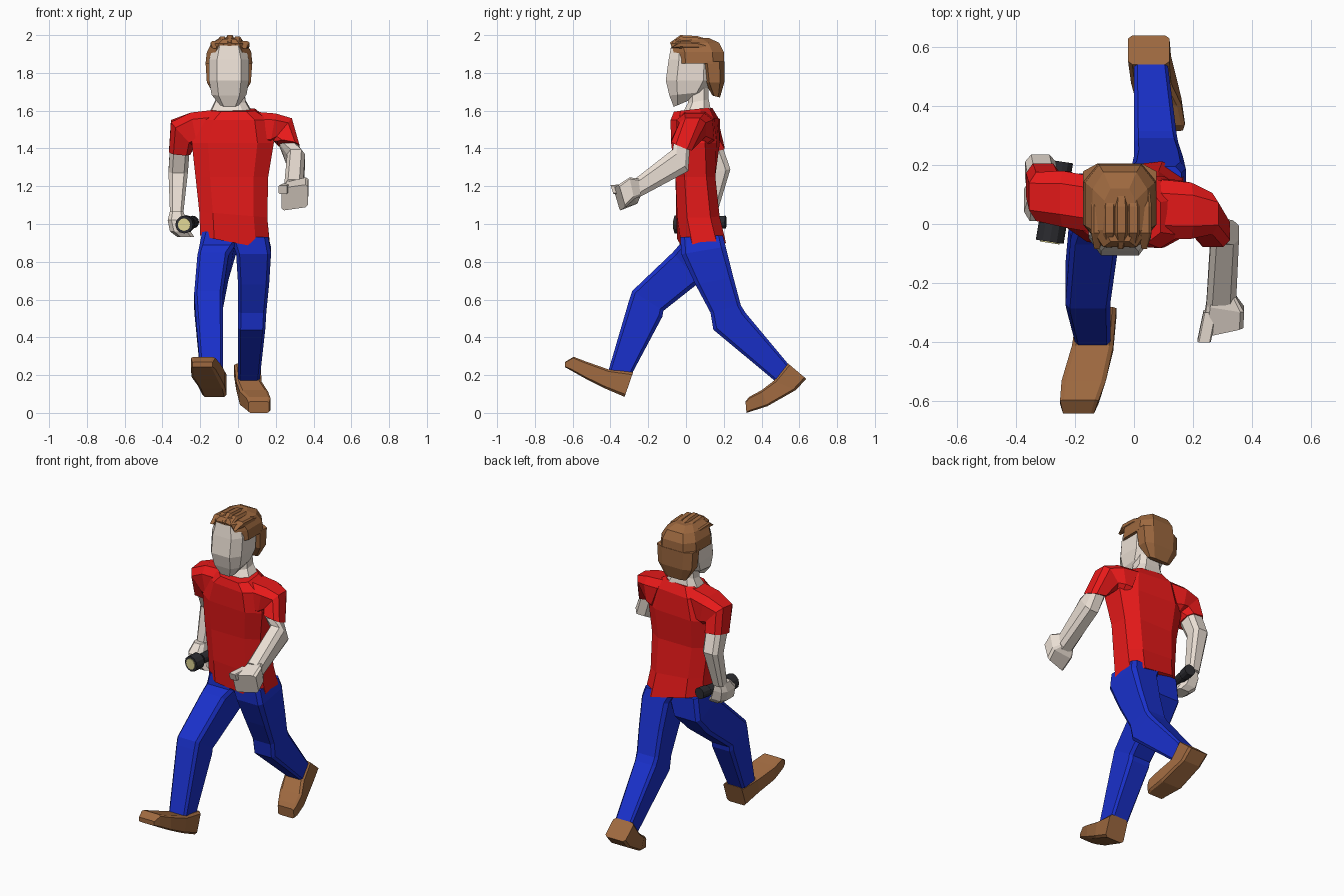
import bpy, bmesh, math
from mathutils import Vector

COLORS = {"skin": (0.83, 0.74, 0.66), "red": (0.8, 0.01, 0.01), "blue": (0.01, 0.03, 0.6),
          "brown": (0.34, 0.14, 0.05), "black": (0.025, 0.025, 0.03), "lens": (0.75, 0.68, 0.3)}
MATS = {}
for key, col in COLORS.items():
    MATS[key] = bpy.data.materials.new(key)
    MATS[key].diffuse_color = (*col, 1)

OCT = [(1, -.55), (1, .55), (.6, 1), (-.6, 1), (-1, .55), (-1, -.55), (-.6, -1), (.6, -1)]
BOX = [(1, -.8), (1, .8), (.8, 1), (-.8, 1), (-1, .8), (-1, -.8), (-.8, -1), (.8, -1)]
ROUND = [(math.cos(i * math.pi / 6), math.sin(i * math.pi / 6)) for i in range(12)]


def loft(name, mat, rings, section=OCT):
    """Ring: x0, x1, front y, front z, back y, back z [, dz, dy change from x0 to x1]."""
    bm = bmesh.new()
    loops = []
    for r in rings:
        x0, x1, yf, zf, yb, zb, dz, dy = (*r, 0, 0)[:8]
        c = Vector(((x0 + x1) / 2, (yf + yb) / 2, (zf + zb) / 2))
        u = Vector((x1 - x0, dy, dz)) / 2
        v = Vector((0, yb - yf, zb - zf)) / 2
        loops.append([bm.verts.new(c + u * a + v * b) for a, b in section])
    n = len(section)
    for a, b in zip(loops, loops[1:]):
        for i in range(n):
            j = (i + 1) % n
            bm.faces.new((a[i], a[j], b[j], b[i]))
    bm.faces.new(loops[0][::-1])
    bm.faces.new(loops[-1])
    bmesh.ops.recalc_face_normals(bm, faces=bm.faces)
    me = bpy.data.meshes.new(name)
    bm.to_mesh(me)
    bm.free()
    me.materials.append(MATS[mat])
    ob = bpy.data.objects.new(name, me)
    bpy.context.collection.objects.link(ob)
    return ob


# Shirt body with slanted hem
loft("shirt", "red", [
    (-.20, .17, -.035, .90, .20, .92, -.07, .04),
    (-.205, .155, -.05, 1.05, .175, 1.05, -.03, .01),
    (-.225, .16, -.055, 1.25, .155, 1.25),
    (-.245, .19, -.07, 1.43, .17, 1.43, 0, -.03),
    (-.20, .16, -.07, 1.55, .16, 1.56, 0, -.04),
    (-.135, .09, -.055, 1.595, .13, 1.615, 0, -.03)])

# Sleeves, swept from the shoulder to the cuff
loft("sleeve_back_swing", "red", [
    (-.12, -.19, -.03, 1.505, .16, 1.505, -.2),
    (-.25, -.215, -.01, 1.50, .18, 1.50, -.18),
    (-.355, -.235, .01, 1.47, .175, 1.49, -.13),
    (-.365, -.25, .06, 1.365, .205, 1.40, -.01)])
loft("sleeve_front_swing", "red", [
    (.08, .15, -.05, 1.50, .15, 1.50, -.19),
    (.20, .17, -.05, 1.50, .14, 1.50, -.17),
    (.285, .185, -.035, 1.50, .105, 1.50, -.12),
    (.325, .21, -.078, 1.44, .03, 1.395, .02)])

# Arms and hands
loft("arm_back_swing", "skin", [
    (-.36, -.255, .07, 1.40, .19, 1.42),
    (-.368, -.265, .13, 1.27, .235, 1.29),
    (-.36, -.29, .085, 1.05, .165, 1.06)])
loft("hand_on_torch", "skin", [
    (-.36, -.29, .06, 1.07, .15, 1.07),
    (-.372, -.275, .01, 1.02, .15, 1.02),
    (-.36, -.25, .01, .96, .14, .96),
    (-.32, -.23, .03, .93, .12, .93)])
loft("arm_front_swing", "skin", [
    (.315, .22, -.065, 1.43, .02, 1.40),
    (.355, .26, -.07, 1.395, .012, 1.28),
    (.345, .245, -.275, 1.235, -.25, 1.14)])
loft("fist_front", "skin", [
    (.345, .25, -.25, 1.24, -.24, 1.15),
    (.372, .245, -.29, 1.235, -.265, 1.12, -.03, .02),
    (.37, .23, -.37, 1.20, -.335, 1.08, -.02, -.03)], BOX)
loft("thumb_front", "skin", [
    (.235, .28, -.30, 1.215, -.29, 1.16),
    (.215, .26, -.40, 1.205, -.385, 1.16)], BOX)

# Trousers: one leg stepping forward, one trailing
loft("trouser_leg_forward", "blue", [
    (-.19, .02, -.03, .96, .17, .94),
    (-.205, -.02, -.035, .89, .17, .80),
    (-.215, -.05, -.07, .85, .07, .69),
    (-.232, -.08, -.285, .645, -.12, .54),
    (-.23, -.08, -.30, .60, -.125, .51),
    (-.20, -.08, -.41, .225, -.285, .21)], BOX)
loft("trouser_leg_trailing", "blue", [
    (-.04, .16, -.03, .93, .195, .94),
    (-.01, .175, -.025, .84, .21, .88),
    (0, .165, .05, .68, .25, .72),
    (0, .15, .13, .53, .29, .57),
    (0, .145, .145, .44, .315, .53),
    (0, .115, .47, .17, .54, .26)], BOX)

# Shoes, lofted from heel to toe
loft("shoe_forward", "brown", [
    (-.19, -.06, -.28, .215, -.325, .085),
    (-.21, -.07, -.41, .23, -.43, .13),
    (-.245, -.095, -.53, .272, -.53, .18),
    (-.25, -.12, -.595, .297, -.61, .225),
    (-.24, -.135, -.64, .27, -.64, .242)], BOX)
loft("shoe_trailing", "brown", [
    (-.02, .12, .54, .262, .637, .18),
    (-.01, .125, .465, .17, .58, .12),
    (.01, .16, .40, .12, .43, .035),
    (.045, .172, .335, .085, .345, .008),
    (.055, .165, .315, .06, .32, 0)], BOX)

# Neck and head
loft("neck", "skin", [
    (-.145, .07, -.02, 1.585, .13, 1.61),
    (-.12, .04, .01, 1.64, .12, 1.66),
    (-.11, .03, .01, 1.74, .12, 1.74)])
loft("head", "skin", [
    (-.095, .005, -.065, 1.62, .03, 1.66),
    (-.14, .045, -.088, 1.68, .10, 1.70),
    (-.153, .058, -.107, 1.76, .15, 1.76),
    (-.153, .058, -.092, 1.87, .15, 1.87),
    (-.13, .035, -.078, 1.945, .12, 1.945)])

# Hair: cap, back and sweeping locks
loft("hair_cap", "brown", [
    (-.172, .076, -.062, 1.85, .203, 1.85),
    (-.165, .07, -.066, 1.91, .20, 1.91),
    (-.14, .045, -.078, 1.955, .175, 1.96),
    (-.10, .005, -.06, 1.98, .12, 1.985)])
loft("hair_back", "brown", [
    (-.12, .025, .14, 1.68, .18, 1.67),
    (-.165, .068, .10, 1.75, .203, 1.75),
    (-.172, .076, .085, 1.86, .205, 1.86)])
for i in range(5):
    x = -.145 + i * .04
    h = 2.0 - .008 * (i - 2) ** 2
    loft(f"hair_lock_{i + 1}", "brown", [
        (x + .01, x + .03, -.085 + .005 * (i % 2), h - .04, -.075, 1.935),
        (x, x + .045, -.03, h, -.03, 1.93),
        (x, x + .045, .06, h - .005, .06, 1.93),
        (x + .01, x + .035, .14, h - .03, .14, 1.92)])


# Torch: a turned body with a lens, angled slightly inwards
def turned(name, mat, profile):
    rings = []
    for t, r in profile:
        x, y, z = -.285 + .045 * t, -.06 + .27 * t, .997 + .013 * t
        rings.append((x - r, x + r, y, z + r, y, z - r, 0, -.3 * r))
    loft(name, mat, rings, ROUND)


turned("torch_body", "black", [(0, .047), (.22, .047), (.3, .03), (.76, .03), (.79, .034), (1, .034)])
turned("torch_lens", "lens", [(-.015, .033), (.02, .033)])
